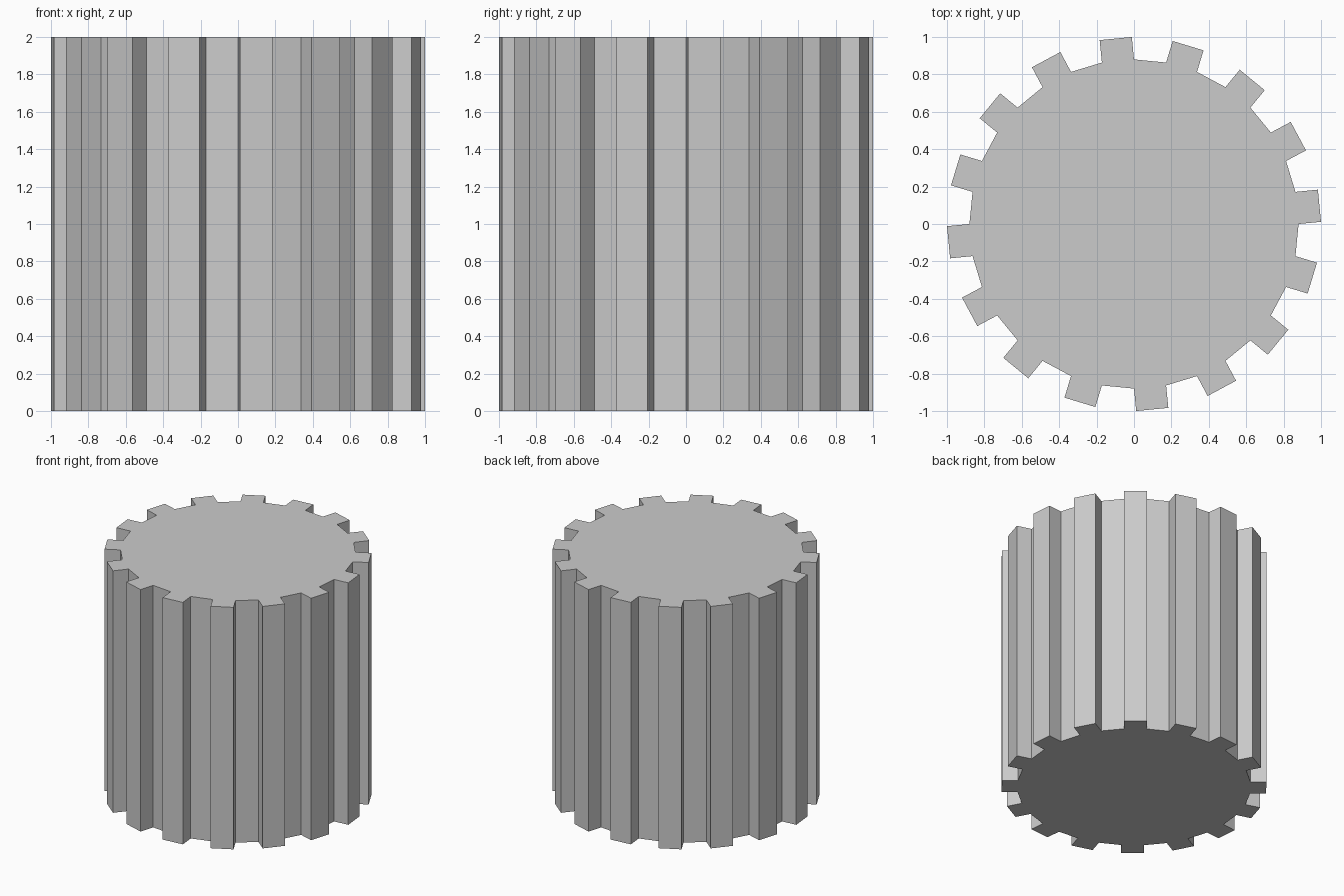
import bpy, bmesh, math

if "Cube" in bpy.data.objects:
    bpy.data.objects.remove(bpy.data.objects["Cube"])

TEETH = 16
ROOT_R, TIP_R, HEIGHT = 0.88, 1.0, 2.0
STEP = math.pi / TEETH                     # root is a 32-sided polygon
HALF_W = ROOT_R * math.sin(STEP / 2)       # teeth have parallel sides
TIP_HALF = math.asin(HALF_W / TIP_R)


def polar(r, a):
    return (r * math.cos(a), r * math.sin(a), 0)


# Gear outline: root, two tip corners, root for every tooth
points = []
for i in range(TEETH):
    mid = (2 * i + 0.5) * STEP
    points += [polar(ROOT_R, mid - STEP / 2), polar(TIP_R, mid - TIP_HALF),
               polar(TIP_R, mid + TIP_HALF), polar(ROOT_R, mid + STEP / 2)]

# Extrude the outline into a solid toothed cylinder
bm = bmesh.new()
base = bm.faces.new([bm.verts.new(p) for p in points])
result = bmesh.ops.extrude_face_region(bm, geom=[base], use_keep_orig=True)
top = [v for v in result["geom"] if isinstance(v, bmesh.types.BMVert)]
bmesh.ops.translate(bm, verts=top, vec=(0, 0, HEIGHT))
bmesh.ops.recalc_face_normals(bm, faces=bm.faces)

mesh = bpy.data.meshes.new("toothed_cylinder")
bm.to_mesh(mesh)
bm.free()
gear = bpy.data.objects.new("toothed_cylinder", mesh)
bpy.context.collection.objects.link(gear)
